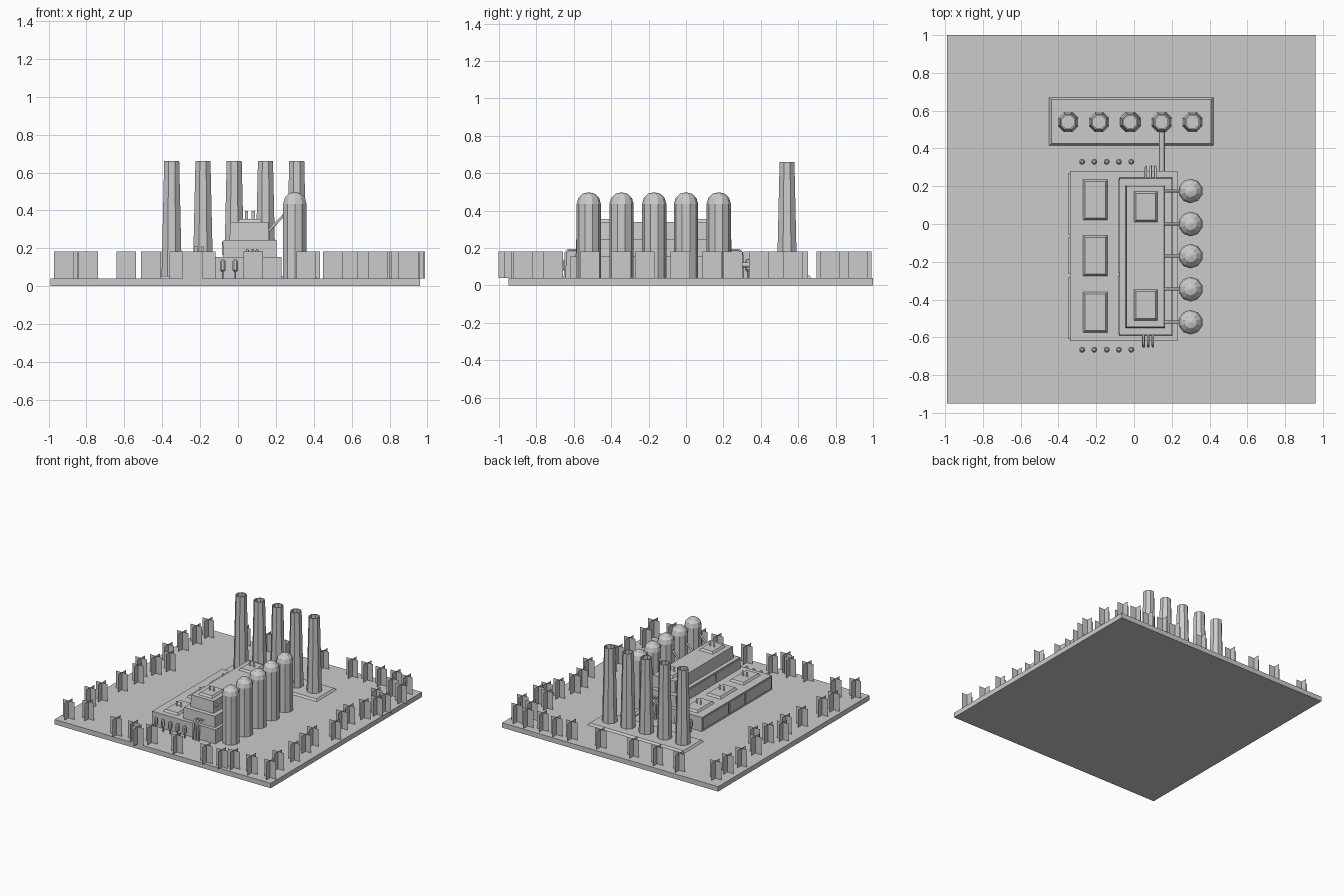
import bpy, bmesh, math
from mathutils import Vector

if "Cube" in bpy.data.objects:
    bpy.data.objects.remove(bpy.data.objects["Cube"])


def add(name, verts, faces):
    me = bpy.data.meshes.new(name)
    me.from_pydata(verts, [], faces)
    me.update()
    ob = bpy.data.objects.new(name, me)
    bpy.context.collection.objects.link(ob)
    return ob


def box(name, x0, x1, y0, y1, z0, z1, taper=0.0):
    """Box whose top is inset by taper."""
    t = taper
    v = [(x0, y0, z0), (x1, y0, z0), (x1, y1, z0), (x0, y1, z0),
         (x0 + t, y0 + t, z1), (x1 - t, y0 + t, z1), (x1 - t, y1 - t, z1), (x0 + t, y1 - t, z1)]
    f = [(3, 2, 1, 0), (4, 5, 6, 7), (0, 1, 5, 4), (1, 2, 6, 5), (2, 3, 7, 6), (3, 0, 4, 7)]
    return add(name, v, f)


def lathe(name, x, y, profile, n):
    """Revolve (radius, z) rings into a capped solid."""
    v, f = [], []
    for r, z in profile:
        for i in range(n):
            a = 2 * math.pi * (i + 0.5) / n
            v.append((x + r * math.cos(a), y + r * math.sin(a), z))
    for k in range(len(profile) - 1):
        for i in range(n):
            j = (i + 1) % n
            f.append((k * n + i, k * n + j, (k + 1) * n + j, (k + 1) * n + i))
    f.append(tuple(reversed(range(n))))
    f.append(tuple(range((len(profile) - 1) * n, len(profile) * n)))
    return add(name, v, f)


def pipe(name, pts, r):
    cu = bpy.data.curves.new(name, 'CURVE')
    cu.dimensions = '3D'
    cu.bevel_depth = r
    cu.bevel_resolution = 1
    cu.use_fill_caps = True
    sp = cu.splines.new('POLY')
    sp.points.add(len(pts) - 1)
    for p, c in zip(sp.points, pts):
        p.co = (*c, 1)
    ob = bpy.data.objects.new(name, cu)
    bpy.context.collection.objects.link(ob)


# ground slab
G = 0.04
box("ground_slab", -0.99, 0.96, -0.95, 1.0, 0, G)

# three stepped halls
box("lower_hall", -0.34, 0.23, -0.62, 0.28, G, 0.155)
box("middle_hall", -0.08, 0.205, -0.59, 0.245, 0.155, 0.245, 0.003)
box("upper_hall", -0.045, 0.165, -0.55, 0.205, 0.245, 0.34, 0.005)

# raised wall panels on the left side
for y0, y1 in ((-0.61, -0.28), (-0.265, -0.07), (-0.055, 0.27)):
    box("lower_wall_panel", -0.346, -0.34, y0, y1, 0.055, 0.145)
for y0, y1 in ((-0.58, -0.275), (-0.26, 0.235)):
    box("middle_wall_panel", -0.084, -0.078, y0, y1, 0.165, 0.235)


# roof boxes, each with two thin vent cards
def roof_box(x0, x1, y0, y1, z0):
    box("roof_box", x0, x1, y0, y1, z0, z0 + 0.016, 0.011)
    xm, ym, z = (x0 + x1) / 2, (y0 + y1) / 2, z0 + 0.016
    for dx in (-0.018, 0.018):
        x = xm + dx
        add("roof_vent", [(x - .008, ym, z), (x + .008, ym, z),
                          (x + .008, ym, z + .04), (x - .008, ym, z + .04)], [(0, 1, 2, 3)])


for y in (0.02, -0.275, -0.575):
    roof_box(-0.27, -0.14, y, y + 0.215, 0.155)
for y in (0.01, -0.51):
    roof_box(0.0, 0.125, y, y + 0.163, 0.34)

# domed tanks and their sloping feed pipes
for y in (0.175, 0.0, -0.17, -0.345, -0.52):
    lathe("tank", 0.30, y, [(0.065, G), (0.065, 0.435), (0.056, 0.467),
                            (0.033, 0.49), (0.006, 0.497)], 10)
    pipe("tank_pipe", [(0.15, y, 0.28), (0.26, y, 0.395)], 0.008)

# chimneys on a plinth, hollow at the top
box("chimney_plinth", -0.45, 0.42, 0.415, 0.67, G, 0.055, 0.012)
for i in range(5):
    lathe("chimney", -0.35 + 0.165 * i, 0.54,
          [(0.058, 0.05), (0.043, 0.66), (0.035, 0.66), (0.04, 0.36)], 8)
pipe("flue_pipe", [(0.148, 0.26, 0.11), (0.148, 0.53, 0.11)], 0.015)

# bent pipes at both ends of the halls
for x in (0.05, 0.075, 0.1):
    pipe("front_bent_pipe", [(x, -0.58, 0.19), (x, -0.63, 0.19), (x, -0.644, 0.175), (x, -0.648, G)], 0.007)
    x += 0.013
    pipe("back_bent_pipe", [(x, 0.235, 0.19), (x, 0.285, 0.19), (x, 0.3, 0.175), (x, 0.304, G)], 0.007)

# small upright drums along both ends
for y in (-0.665, 0.33):
    for i in range(5):
        lathe("small_drum", -0.275 + 0.065 * i, y,
              [(0.005, G), (0.005, 0.075), (0.016, 0.085), (0.016, 0.13), (0.007, 0.142)], 8)

# crossed-card trees round the edge
left = [(-.89, .89), (-.9, .75), (-.92, .6), (-.88, .36), (-.79, .25), (-.84, .14), (-.91, .05),
        (-.86, -.06), (-.88, -.24), (-.9, -.47), (-.92, -.59), (-.92, -.87), (-.79, -.8)]
front = [(-.46, -.91), (-.31, -.9), (-.24, -.95), (-.17, -.87), (.08, -.9), (.36, -.92),
         (.5, -.92), (.58, -.88), (.74, -.88), (.9, -.87), (.86, -.71)]
right = [(.87, -.515), (.85, -.345), (.83, -.22), (.9, -.03), (.84, .14), (.83, .25), (.87, .39),
         (.91, .49), (.83, .6), (.93, .57), (.82, .82), (.935, .77), (.88, .92)]
back = [(-.59, .93), (-.39, .93), (-.17, .92), (.12, .93), (.38, .93), (.51, .94), (.64, .93), (.77, .94)]
w, h = 0.052, 0.182
for x, y in left + front + right + back:
    add("tree", [(x - w, y, G), (x + w, y, G), (x + w, y, h), (x - w, y, h),
                 (x, y - w, G), (x, y + w, G), (x, y + w, h), (x, y - w, h)],
        [(0, 1, 2, 3), (4, 5, 6, 7)])
